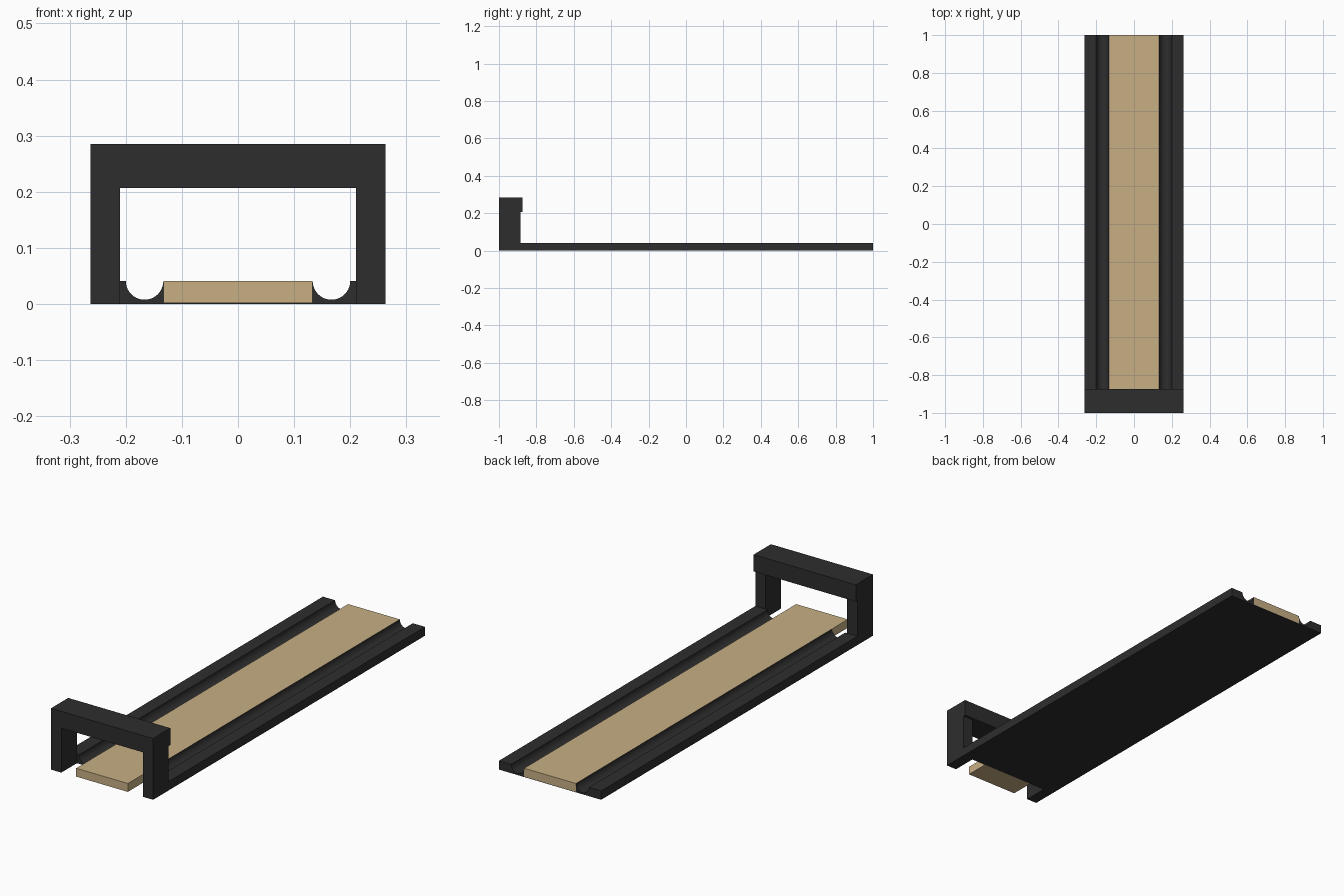
import bpy, bmesh, math

cube = bpy.data.objects.get("Cube")
if cube:
    bpy.data.objects.remove(cube, do_unlink=True)

FRONT, BACK = -1.0, 1.0
HALF_W, HEIGHT = 0.263, 0.041
LANE_W, LANE_Z = 0.133, 0.002
GUTTER_X, GUTTER_R = 0.1665, 0.0335
POST_IN, POST_BACK, BEAM_BACK = 0.21, -0.885, -0.873
BEAM_Z, TOP = 0.207, 0.285


def material(name, rgb):
    m = bpy.data.materials.new(name)
    m.use_nodes = True
    m.diffuse_color = (*rgb, 1)
    m.node_tree.nodes["Principled BSDF"].inputs["Base Color"].default_value = (*rgb, 1)
    return m


dark = material("charcoal", (0.027, 0.027, 0.027))
wood = material("light_wood", (0.58, 0.43, 0.235))


def extrude_profile(name, profile, y0, y1, mat):
    """Sweep an x-z outline along y."""
    bm = bmesh.new()
    face = bm.faces.new([bm.verts.new((x, y0, z)) for x, z in profile])
    swept = bmesh.ops.extrude_face_region(bm, geom=[face])["geom"]
    moved = [v for v in swept if isinstance(v, bmesh.types.BMVert)]
    bmesh.ops.translate(bm, verts=moved, vec=(0, y1 - y0, 0))
    bmesh.ops.recalc_face_normals(bm, faces=bm.faces)
    mesh = bpy.data.meshes.new(name)
    bm.to_mesh(mesh)
    bm.free()
    mesh.materials.append(mat)
    ob = bpy.data.objects.new(name, mesh)
    bpy.context.collection.objects.link(ob)
    return ob


def rect(x0, x1, z0, z1):
    return [(x0, z0), (x1, z0), (x1, z1), (x0, z1)]


# Base bed: half outline with a round gutter and a channel for the lane
steps = 20
arc = [(GUTTER_X + GUTTER_R * math.cos(math.pi * i / steps),
        HEIGHT - GUTTER_R * math.sin(math.pi * i / steps)) for i in range(steps + 1)]
half = [(HALF_W, 0), (HALF_W, HEIGHT)] + arc + [(LANE_W, LANE_Z)]
outline = half + [(-x, z) for x, z in reversed(half)]
base = extrude_profile("gutter_base", outline, POST_BACK, BACK, dark)

# Wooden lane running the full length
extrude_profile("lane", rect(-LANE_W, LANE_W, LANE_Z, HEIGHT), FRONT, BACK, wood)

# Gate: two posts and a deeper cross beam
for side, name in ((1, "left_post"), (-1, "right_post")):
    extrude_profile(name, rect(side * POST_IN, side * HALF_W, 0, BEAM_Z), FRONT, POST_BACK, dark)
extrude_profile("cross_beam", rect(-HALF_W, HALF_W, BEAM_Z, TOP), FRONT, BEAM_BACK, dark)

# Smooth gutters with crisp edges
bpy.ops.object.select_all(action="DESELECT")
base.select_set(True)
bpy.context.view_layer.objects.active = base
bpy.ops.object.shade_smooth_by_angle(angle=math.radians(30))
